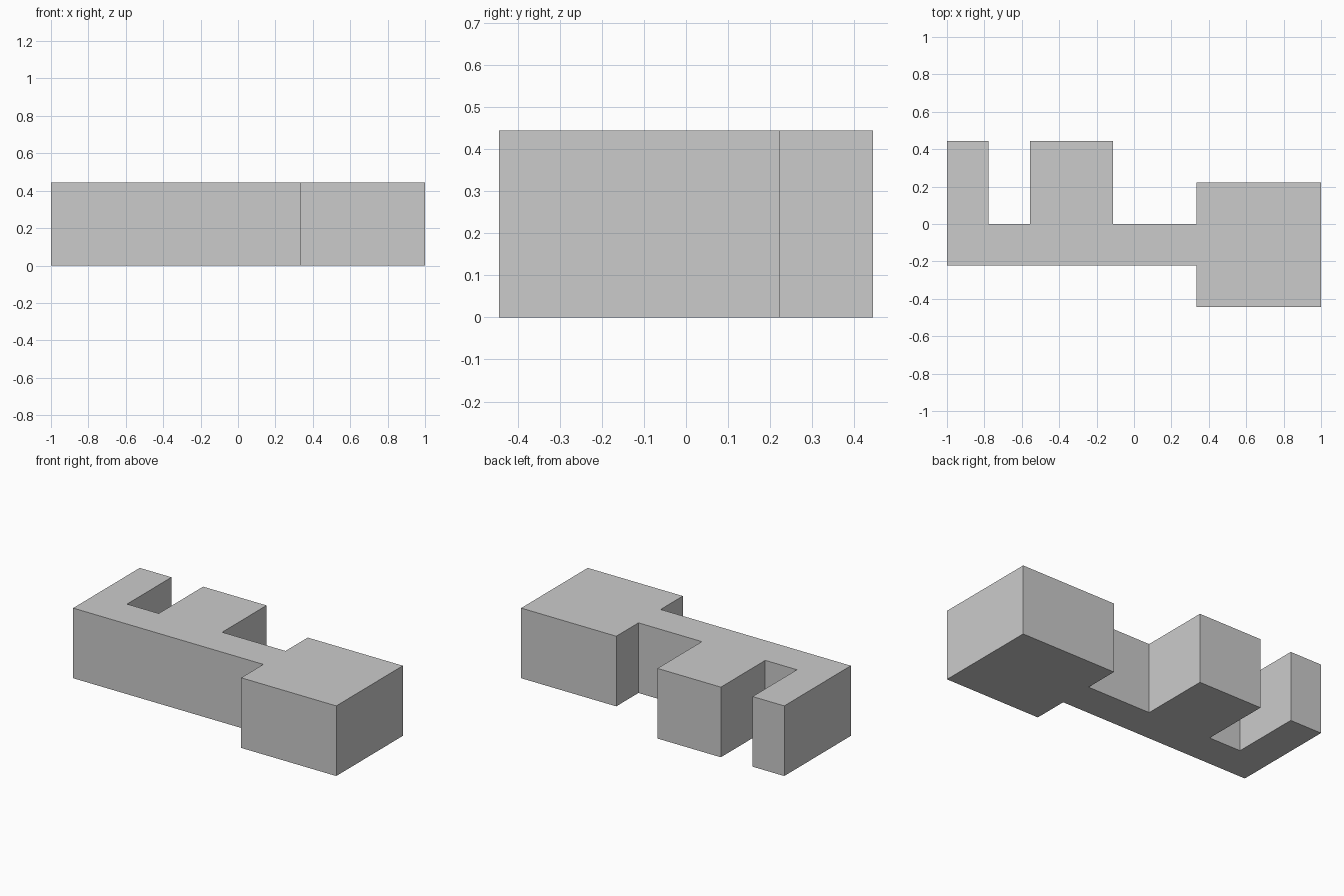
import bpy, bmesh

if "Cube" in bpy.data.objects:
    bpy.data.objects.remove(bpy.data.objects["Cube"])

U = 1 / 9        # grid unit of the design
HEIGHT = 4 * U

# Key-shaped plan outline in grid units, counter-clockwise from front left
outline = [(-9, -2), (3, -2), (3, -4), (9, -4), (9, 2), (3, 2), (3, 0),
           (-1, 0), (-1, 4), (-5, 4), (-5, 0), (-7, 0), (-7, 4), (-9, 4)]

# Extrude the outline into one solid block
bm = bmesh.new()
base = bm.faces.new([bm.verts.new((x * U, y * U, 0)) for x, y in outline])
top = bmesh.ops.extrude_face_region(bm, geom=[base], use_keep_orig=True)
bmesh.ops.translate(bm, vec=(0, 0, HEIGHT),
                    verts=[g for g in top["geom"] if isinstance(g, bmesh.types.BMVert)])
bmesh.ops.recalc_face_normals(bm, faces=bm.faces)

mesh = bpy.data.meshes.new("key_block")
bm.to_mesh(mesh)
bm.free()
bpy.context.collection.objects.link(bpy.data.objects.new("key_block", mesh))
